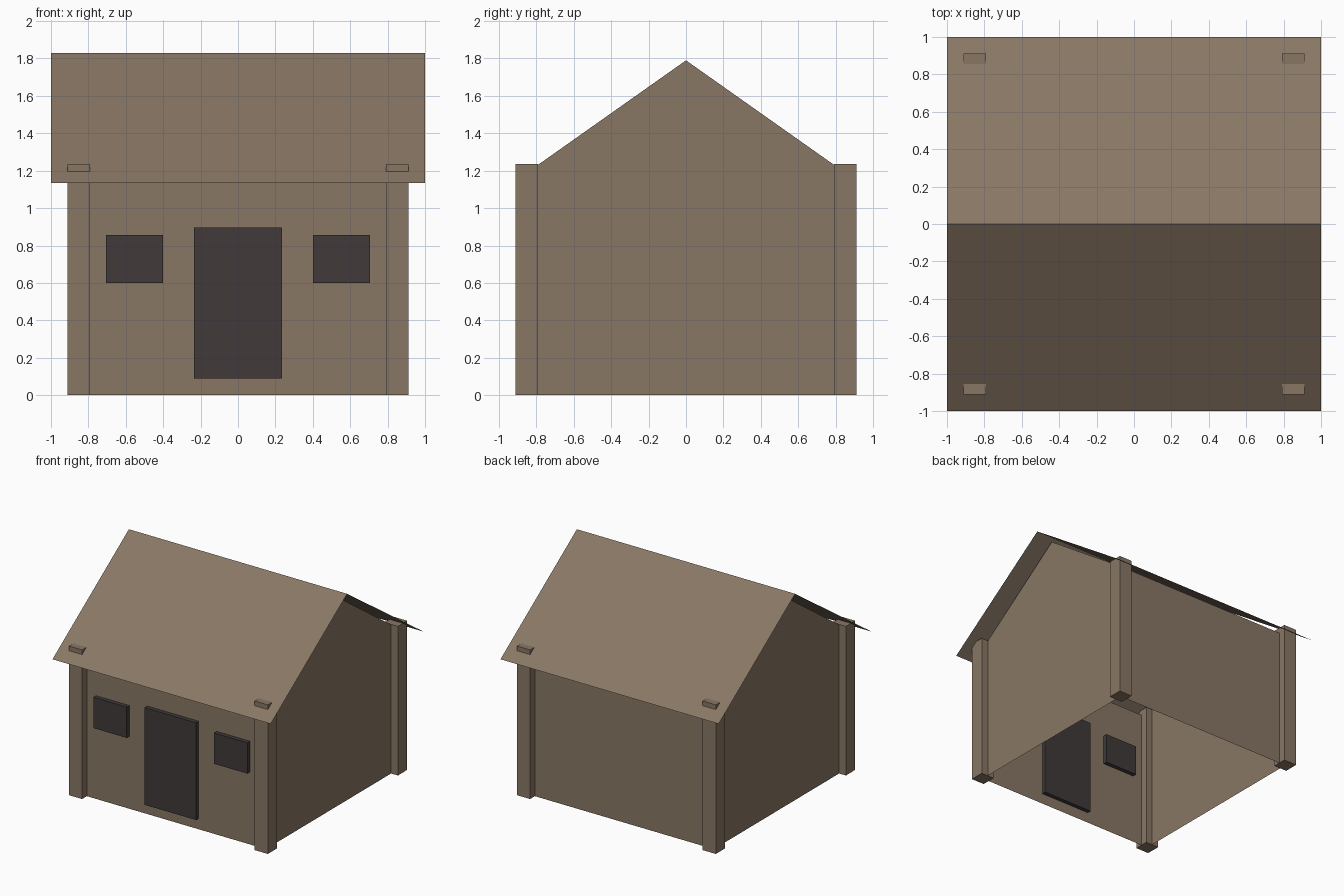
import bpy

cube = bpy.data.objects.get("Cube")
if cube:
    bpy.data.objects.remove(cube, do_unlink=True)


def material(name, rgb):
    m = bpy.data.materials.new(name)
    m.use_nodes = True
    color = (*rgb, 1)
    m.diffuse_color = color
    m.node_tree.nodes["Principled BSDF"].inputs["Base Color"].default_value = color
    return m


def mesh_object(name, verts, faces, mat):
    me = bpy.data.meshes.new(name)
    me.from_pydata(verts, [], faces)
    me.materials.append(mat)
    ob = bpy.data.objects.new(name, me)
    bpy.context.collection.objects.link(ob)
    return ob


def box(name, x, y, z, mat):
    verts = [(a, b, c) for a in x for b in y for c in z]
    faces = [(0, 1, 3, 2), (4, 6, 7, 5), (0, 4, 5, 1),
             (2, 3, 7, 6), (0, 2, 6, 4), (1, 5, 7, 3)]
    return mesh_object(name, verts, faces, mat)


timber = material("weathered brown timber", (0.25, 0.185, 0.13))
dark = material("dark charcoal", (0.052, 0.042, 0.042))

# Thin outer walls, open at the floor and under the roof
W, WALL_TOP, GABLE = 0.85, 1.19, 1.79
for side, s in (("front", -1), ("back", 1)):
    mesh_object(side + "_wall",
                [(-s * W, s * W, 0), (s * W, s * W, 0),
                 (s * W, s * W, WALL_TOP), (-s * W, s * W, WALL_TOP)],
                [(3, 2, 1, 0)], timber)
for side, s in (("left", 1), ("right", -1)):
    mesh_object(side + "_gable_wall",
                [(s * W, -s * W, 0), (s * W, s * W, 0), (s * W, s * W, WALL_TOP),
                 (s * W, 0, GABLE), (s * W, -s * W, WALL_TOP)],
                [(0, 1, 2, 3, 4)], timber)

# Corner posts, whose tops poke through the roof
P0, P1 = 0.79, 0.912
for row, sy in (("front", -1), ("back", 1)):
    for side, sx in (("left", 1), ("right", -1)):
        box(f"{row}_{side}_post", sorted((sx * P0, sx * P1)),
            sorted((sy * P0, sy * P1)), (0, 1.235), timber)

# Thin pitched roof sheet
RIDGE, EAVE = 1.83, 1.135
mesh_object("roof",
            [(-1, -1, EAVE), (1, -1, EAVE), (1, 0, RIDGE),
             (-1, 0, RIDGE), (1, 1, EAVE), (-1, 1, EAVE)],
            [(0, 1, 2, 3), (3, 2, 4, 5)], timber)

# Door and windows set through the front wall
DEPTH = (-W - 0.035, -W + 0.035)
box("door", (-0.235, 0.235), DEPTH, (0.09, 0.895), dark)
for side, x in (("left", (0.4, 0.705)), ("right", (-0.705, -0.4))):
    box(side + "_window", x, DEPTH, (0.6, 0.855), dark)
